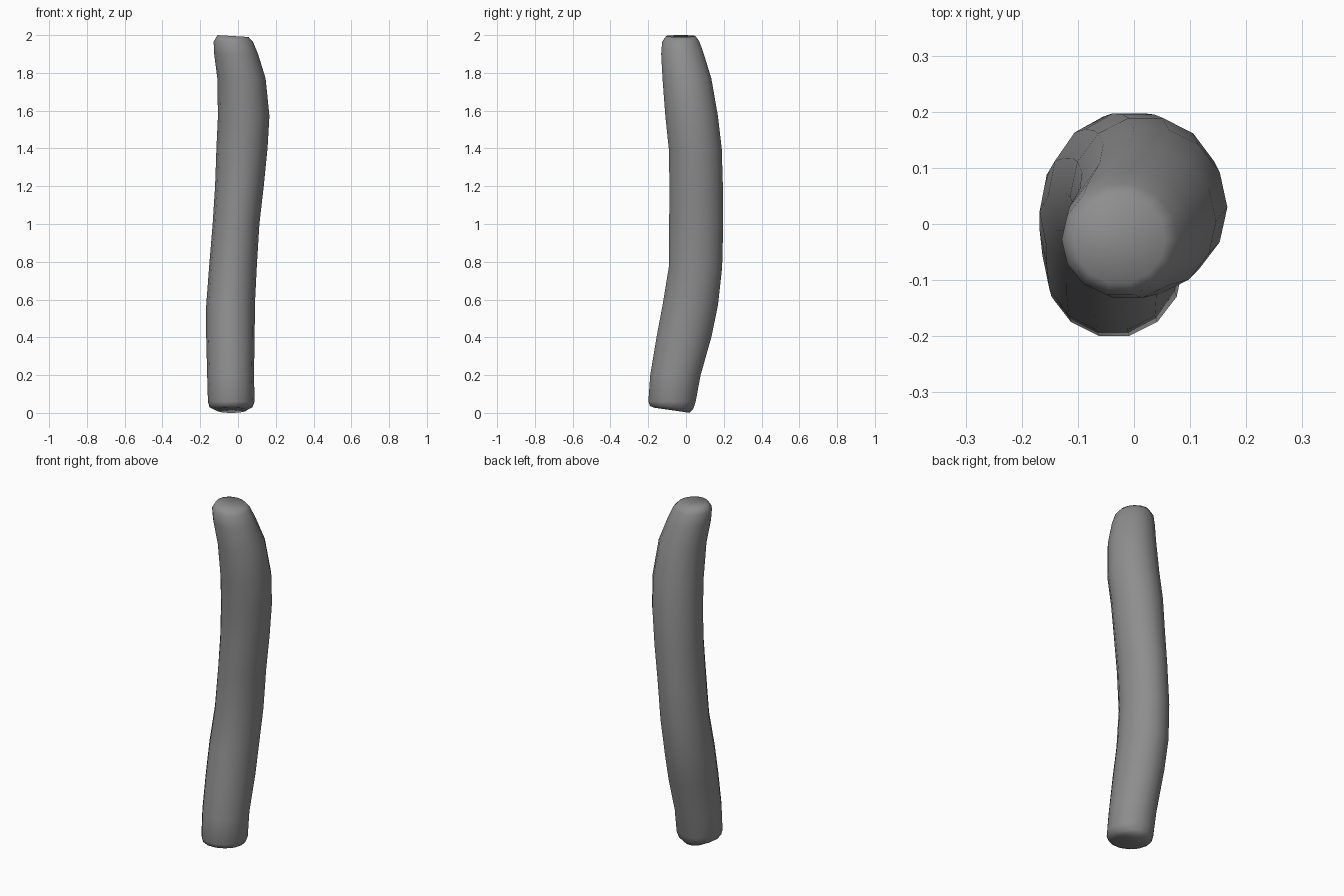
import bpy, bmesh, math

SIDES = 14
# rings from bottom to top: z, x min, x max, y min, y max
RINGS = [
    (0.014, -0.115, 0.045, -0.170, 0.020),
    (0.030, -0.150, 0.075, -0.192, 0.040),
    (0.060, -0.158, 0.087, -0.200, 0.052),
    (0.200, -0.162, 0.083, -0.190, 0.078),
    (0.400, -0.167, 0.087, -0.157, 0.135),
    (0.570, -0.167, 0.088, -0.125, 0.170),
    (0.770, -0.152, 0.098, -0.092, 0.192),
    (1.000, -0.133, 0.112, -0.090, 0.198),
    (1.200, -0.120, 0.135, -0.088, 0.196),
    (1.400, -0.113, 0.155, -0.092, 0.190),
    (1.570, -0.105, 0.165, -0.110, 0.170),
    (1.770, -0.108, 0.145, -0.125, 0.135),
    (1.900, -0.125, 0.105, -0.132, 0.095),
    (1.965, -0.128, 0.078, -0.127, 0.072),
    (1.995, -0.108, 0.055, -0.105, 0.050),
]

bm = bmesh.new()
loops = []
for i, (z, x0, x1, y0, y1) in enumerate(RINGS):
    cx, cy, rx, ry = (x0 + x1) / 2, (y0 + y1) / 2, (x1 - x0) / 2, (y1 - y0) / 2
    loop = []
    for k in range(SIDES):
        a = 2 * math.pi * k / SIDES
        # ends are cut slightly askew
        tilt = (-0.014 * math.sin(a) if i == 0 else -0.007 * math.sin(a) if i == 1 else
                -0.005 * math.cos(a) if i == len(RINGS) - 1 else 0)
        loop.append(bm.verts.new((cx + rx * math.cos(a) * 1.01,
                                  cy + ry * math.sin(a) * 1.02, z + tilt)))
    loops.append(loop)

# side walls
for lo, hi in zip(loops, loops[1:]):
    for k in range(SIDES):
        n = (k + 1) % SIDES
        bm.faces.new((lo[k], lo[n], hi[n], hi[k]))

# shallow dished ends
for loop, centre in ((loops[0], (-0.035, -0.075, 0.022)), (loops[-1], (-0.026, -0.028, 1.988))):
    c = bm.verts.new(centre)
    for k in range(SIDES):
        bm.faces.new((loop[k], loop[(k + 1) % SIDES], c))

bmesh.ops.recalc_face_normals(bm, faces=bm.faces[:])
for f in bm.faces:
    f.smooth = True
mesh = bpy.data.meshes.new("bent_stick")
bm.to_mesh(mesh)
bm.free()
stick = bpy.data.objects.new("bent_stick", mesh)
bpy.context.collection.objects.link(stick)

# dark grey surface
grey = bpy.data.materials.new("dark_grey")
grey.diffuse_color = (0.27, 0.27, 0.27, 1)
mesh.materials.append(grey)
